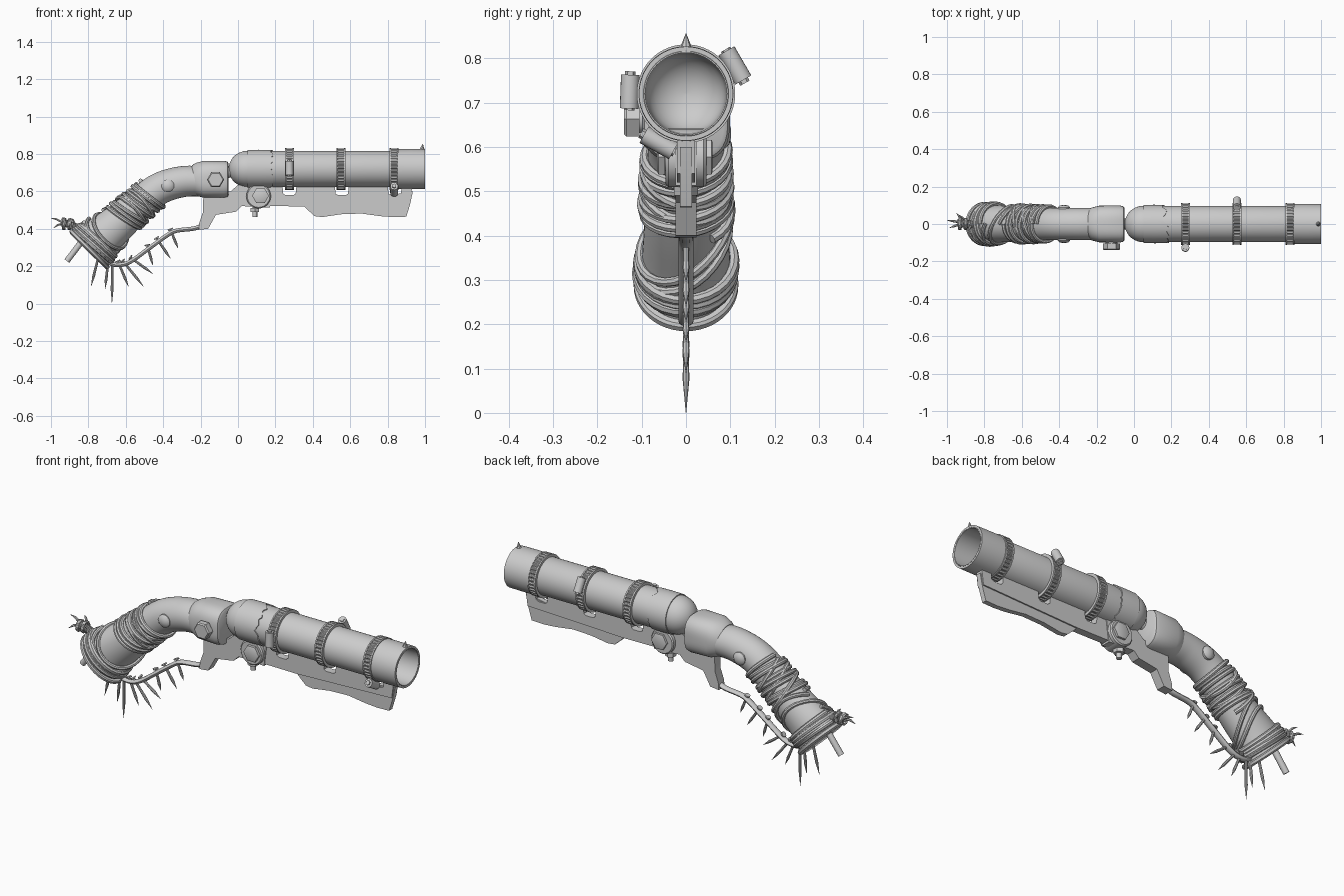
import bpy, bmesh, math, random
from mathutils import Vector as V

if "Cube" in bpy.data.objects:
    bpy.data.objects.remove(bpy.data.objects["Cube"])
random.seed(4)
TAU = math.tau
CZ = 0.72  # barrel axis height


def loft(name, rings, caps=True, closed=False, angle=35):
    """Skin a list of equal-length point rings."""
    bm = bmesh.new()
    vs = [[bm.verts.new(p) for p in r] for r in rings]
    n = len(vs[0])
    for i in range(len(vs) if closed else len(vs) - 1):
        a, b = vs[i], vs[(i + 1) % len(vs)]
        for j in range(n):
            k = (j + 1) % n
            bm.faces.new((a[j], a[k], b[k], b[j]))
    if caps and not closed:
        bm.faces.new(vs[0])
        bm.faces.new(vs[-1])
    bmesh.ops.recalc_face_normals(bm, faces=bm.faces)
    me = bpy.data.meshes.new(name)
    bm.to_mesh(me)
    bm.free()
    me.polygons.foreach_set("use_smooth", [True] * len(me.polygons))
    me.set_sharp_from_angle(angle=math.radians(angle))
    ob = bpy.data.objects.new(name, me)
    bpy.context.collection.objects.link(ob)
    return ob


def tube(name, pts, r, n=8, flat=1.0):
    """Sweep a round or flattened section along points; r is one radius or a list."""
    pts = [V(p) for p in pts]
    rs = r if isinstance(r, list) else [r] * len(pts)
    d = (pts[1] - pts[0]).normalized()
    u = V((1, 0, 0)) if abs(d.y) > 0.9 else V((0, 1, 0))
    rings = []
    for i, p in enumerate(pts):
        t = (pts[min(i + 1, len(pts) - 1)] - pts[max(i - 1, 0)]).normalized()
        u = (u - t * u.dot(t)).normalized()
        w = t.cross(u)
        rings.append([p + rs[i] * (flat * math.cos(TAU * k / n) * u + math.sin(TAU * k / n) * w)
                      for k in range(n)])
    return loft(name, rings)


def turn(x, r, n=64, z=CZ, power=2):
    """Ring about the x direction; x and r may be functions of the step."""
    out = []
    for k in range(n):
        c, s = math.cos(TAU * k / n), math.sin(TAU * k / n)
        q = (abs(c) ** power + abs(s) ** power) ** (-1 / power)
        rr = (r(k) if callable(r) else r) * q
        out.append(V((x(k) if callable(x) else x, rr * c, z + rr * s)))
    return out


def prism(name, poly, half):
    return loft(name, [[(x, y, z) for x, z in poly] for y in (-half, half)])


def spline(keys, t):
    """Catmull-Rom through keys, t in 0..1."""
    f = min(max(t, 0), 1) * (len(keys) - 1)
    i = min(int(f), len(keys) - 2)
    f -= i
    b, c = V(keys[i]), V(keys[i + 1])
    a = V(keys[i - 1]) if i else 2 * b - c
    d = V(keys[i + 2]) if i + 2 < len(keys) else 2 * c - b
    return 0.5 * (2 * b + (c - a) * f + (2 * a - 5 * b + 4 * c - d) * f * f
                  + (3 * b - a - 3 * c + d) * f ** 3)


# Barrel with domed breech, hollow from the muzzle
dome = [(0.05 - 0.1 * math.cos(a), 0.097 * math.sin(a)) for a in [0.02 + i * 1.55 / 9 for i in range(10)]]
bore = [(0.06 - 0.08 * math.cos(a), 0.089 * math.sin(a)) for a in [1.57 - i * 1.55 / 7 for i in range(8)]]
loft("barrel", [turn(x, r) for x, r in dome + [(0.995, 0.097), (1.0, 0.095), (1.0, 0.092)] + bore])


# Torn metal sleeves at both ends of the barrel
def sleeve(name, x0, x1, amp, r):
    jag, v = [], 0
    for k in range(64):
        v = max(-1, min(1, v + random.uniform(-0.7, 0.7)))
        jag.append(x1 + amp * v)
    edge = lambda k: jag[k]
    loft(name, [turn(x0, r - 0.01), turn(x0, r), turn(lambda k: (x0 + jag[k]) / 2, r + 0.001),
                turn(edge, r), turn(edge, r - 0.01)], closed=True)


sleeve("rear_sleeve", 0.05, 0.17, 0.018, 0.102)
sleeve("muzzle_sleeve", 1.0, 0.83, 0.018, 0.106)
tube("front_sight", [(0.985, 0, 0.815), (0.985, 0, 0.832), (0.988, 0, 0.855)], [0.016, 0.01, 0.001], 8)

# Hose clamps with toothed bands and screw housings
for i, (x, deg) in enumerate([(0.275, 178), (0.55, 30), (0.835, 241)]):
    tooth = lambda k: 0.106 if k % 4 < 2 else 0.111
    loft(f"clamp_band_{i}", [turn(x + a, r, 144) for a, r in
         [(-0.024, 0.095), (-0.024, 0.111), (-0.017, 0.111), (-0.016, tooth), (0.016, tooth),
          (0.017, 0.111), (0.024, 0.111), (0.024, 0.095)]], closed=True)
    a = math.radians(deg)
    c = V((x, 0.127 * math.cos(a), CZ + 0.127 * math.sin(a)))
    t = V((0, -math.sin(a), math.cos(a)))
    tube(f"clamp_housing_{i}", [c - t * 0.038, c + t * 0.038], 0.021, 20)
    tube(f"clamp_screw_{i}", [c - t * 0.046, c + t * 0.042], 0.012, 6)

# Boxy rounded collar in front of the grip
loft("grip_collar", [turn(x, r, 48, 0.665, p) for x, r, p in
     [(-0.245, 0.075, 2), (-0.225, 0.088, 2.2), (-0.185, 0.098, 2.8), (-0.075, 0.099, 3),
      (-0.056, 0.094, 3), (-0.05, 0.085, 3)]])
tube("collar_neck", [(-0.06, 0, 0.70), (-0.03, 0, 0.71)], 0.03, 16)

# Curved grip: keys are x, z, in-plane radius, side radius
KEYS = [(-0.19, 0.655, 0.08, 0.085), (-0.3, 0.652, 0.083, 0.085), (-0.42, 0.615, 0.085, 0.085),
        (-0.53, 0.53, 0.088, 0.089), (-0.64, 0.43, 0.1, 0.094), (-0.73, 0.355, 0.113, 0.099),
        (-0.79, 0.295, 0.128, 0.101)]


def surf(t, a, off=0.0, push=0.0):
    g = spline(KEYS, t)
    d = spline(KEYS, t + 0.01) - spline(KEYS, t - 0.01)
    d = V((d.x, 0, d.y)).normalized()
    nrm = V((d.z, 0, -d.x))
    return (V((g.x, 0, g.y)) + d * push + nrm * (g.z + off) * math.cos(a)
            + V((0, 1, 0)) * (g.w + off) * math.sin(a))


def band(t, off, push=0.0, n=48):
    return [surf(t, TAU * k / n, off, push) for k in range(n)]


loft("grip", [band(i / 40, 0) for i in range(41)])
loft("butt_plate", [band(0.99, -0.01), band(0.99, 0.012), band(1, 0.017), band(1, 0.017, 0.012),
                    band(1, 0.005, 0.02)])


# Rope windings: turns that creep along the grip
def wrap(name, t0, t1, turns, tilt, r, phase=0.0, wob=0.0):
    n, pts = int(turns * 28), []
    for i in range(n + 1):
        a = TAU * turns * i / n
        t = t0 + (t1 - t0) * i / n + tilt * math.cos(a + phase) + wob * math.sin(a * 0.37)
        pts.append(surf(t, a, r * 0.5 + 0.003 * math.sin(a * 0.61)))
    tube(name, pts, r, 8)


wrap("upper_rope", 0.38, 0.63, 8, 0.022, 0.0115, 0.4, 0.008)
wrap("upper_rope_cross", 0.44, 0.60, 2.4, -0.03, 0.0115, 1.2)
wrap("lower_rope", 0.85, 0.97, 5, 0.008, 0.0125, 0, 0.004)
wrap("cross_rope", 0.70, 0.82, 2, 0.09, 0.0105, 1.7)

# Domed rivets on the grip sides
for s in (-1, 1):
    tube("grip_rivet", [(-0.375, s * y, 0.63) for y in (0.06, 0.088, 0.098, 0.102)],
         [0.034, 0.034, 0.024, 0.006], 20)

# Receiver plate, pivot block and bolts
prism("receiver_plate", [(-0.185, 0.6), (-0.187, 0.49), (-0.208, 0.43), (-0.21, 0.395), (-0.16, 0.4),
      (-0.118, 0.475), (-0.01, 0.492), (0.02, 0.522), (0.17, 0.513), (0.185, 0.63), (0.0, 0.635),
      (-0.04, 0.6)], 0.024)
tube("pivot_block", [(0.11, y, 0.575) for y in (-0.046, -0.04, 0.04, 0.046)], [0.06, 0.066, 0.066, 0.06], 32)


def hex_bolt(name, x, z, y0, y1, r):
    m = y0 + (y1 - y0) * 0.3
    tube(name + "_washer", [(x, y0, z), (x, m, z)], r * 0.7, 24)
    tube(name, [(x, m, z), (x, y0 + (y1 - y0) * 0.88, z), (x, y1, z)], [r, r, r * 0.86], 6)


hex_bolt("collar_bolt", -0.12, 0.663, -0.09, -0.14, 0.046)
hex_bolt("pivot_bolt_near", 0.12, 0.577, -0.04, -0.065, 0.045)
hex_bolt("pivot_bolt_far", 0.12, 0.577, 0.04, 0.06, 0.045)
tube("lower_bolt_shaft", [(0.09, 0, 0.53), (0.09, 0, 0.463)], 0.013, 12)
tube("lower_bolt_nut", [(0.09, 0, 0.512), (0.09, 0, 0.49)], 0.027, 6)

# Fore-end rail with notches for the clamps, plus a thicker hand panel
top = [(0.16, 0.628)]
for x in (0.275, 0.555, 0.838):
    top += [(x - 0.037, 0.628), (x - 0.033, 0.588), (x - 0.02, 0.58), (x + 0.02, 0.58),
            (x + 0.033, 0.588), (x + 0.037, 0.628)]
prism("fore_end_rail", top + [(0.93, 0.615), (0.92, 0.54), (0.36, 0.52), (0.16, 0.522)], 0.02)
prism("hand_panel", [(0.35, 0.525), (0.395, 0.553), (0.6, 0.562), (0.75, 0.57), (0.935, 0.6), (0.92, 0.53),
      (0.9, 0.465), (0.83, 0.463), (0.76, 0.468), (0.66, 0.482), (0.55, 0.478), (0.45, 0.463),
      (0.41, 0.468), (0.38, 0.495)], 0.013)

# Lever strap
STRAP = [(-0.19, 0, 0.42), (-0.235, 0, 0.402), (-0.33, 0, 0.39), (-0.38, 0, 0.365), (-0.47, 0, 0.30),
         (-0.575, 0, 0.225), (-0.64, 0, 0.207), (-0.69, 0, 0.22), (-0.74, 0, 0.262), (-0.79, 0, 0.29)]
tube("lever_strap", [spline(STRAP, i / 50) for i in range(51)], 0.0115, 12, 1.5)

# Nails driven through the strap: root x, z and tip x, z
for i, (x, z, tx, tz) in enumerate([
        (-0.745, 0.255, -0.786, 0.091), (-0.695, 0.22, -0.711, 0.075), (-0.672, 0.212, -0.674, 0.0),
        (-0.635, 0.21, -0.585, 0.09), (-0.605, 0.215, -0.505, 0.092), (-0.48, 0.295, -0.455, 0.205),
        (-0.425, 0.335, -0.36, 0.24), (-0.355, 0.38, -0.32, 0.295), (-0.56, 0.236, -0.455, 0.16)]):
    p, q = V((x, 0, z)), V((tx, 0, tz))
    d = (q - p).normalized()
    tube(f"nail_{i}", [p - d * 0.023, p - d * 0.016, p - d * 0.015, p.lerp(q, 0.65), q],
         [0.014, 0.014, 0.006, 0.0075, 0.0005], 8)

# Bolt through the butt and a barbed wire twist
tube("butt_bolt", [(-0.83, 0, 0.34), (-0.915, 0, 0.228)], 0.016, 12)
for s in (0, 1):
    tube("wire_twist", [(-0.83 - 0.11 * i / 40, 0.016 * math.cos(i * 0.75 + s * math.pi),
         0.40 + 0.035 * i / 40 + 0.016 * math.sin(i * 0.75 + s * math.pi)) for i in range(41)], 0.006, 6)
for k in range(2):
    x = -0.895 - 0.03 * k
    tube("barb_coil", [(x - 0.012 * i / 24, 0.027 * math.cos(i * 0.8), 0.425 + 0.027 * math.sin(i * 0.8))
                       for i in range(25)], 0.006, 6)
for p, q in [((-0.93, 0.01, 0.43), (-1.0, 0.02, 0.457)), ((-0.93, 0, 0.43), (-0.985, -0.02, 0.405)),
             ((-0.9, 0.02, 0.43), (-0.94, 0.05, 0.46)), ((-0.9, -0.01, 0.42), (-0.95, 0.06, 0.42)),
             ((-0.87, -0.01, 0.42), (-0.89, -0.035, 0.455))]:
    tube("wire_barb", [p, V(p).lerp(V(q), 0.6) + V((0, 0, 0.006)), q], [0.007, 0.006, 0.001], 6)
